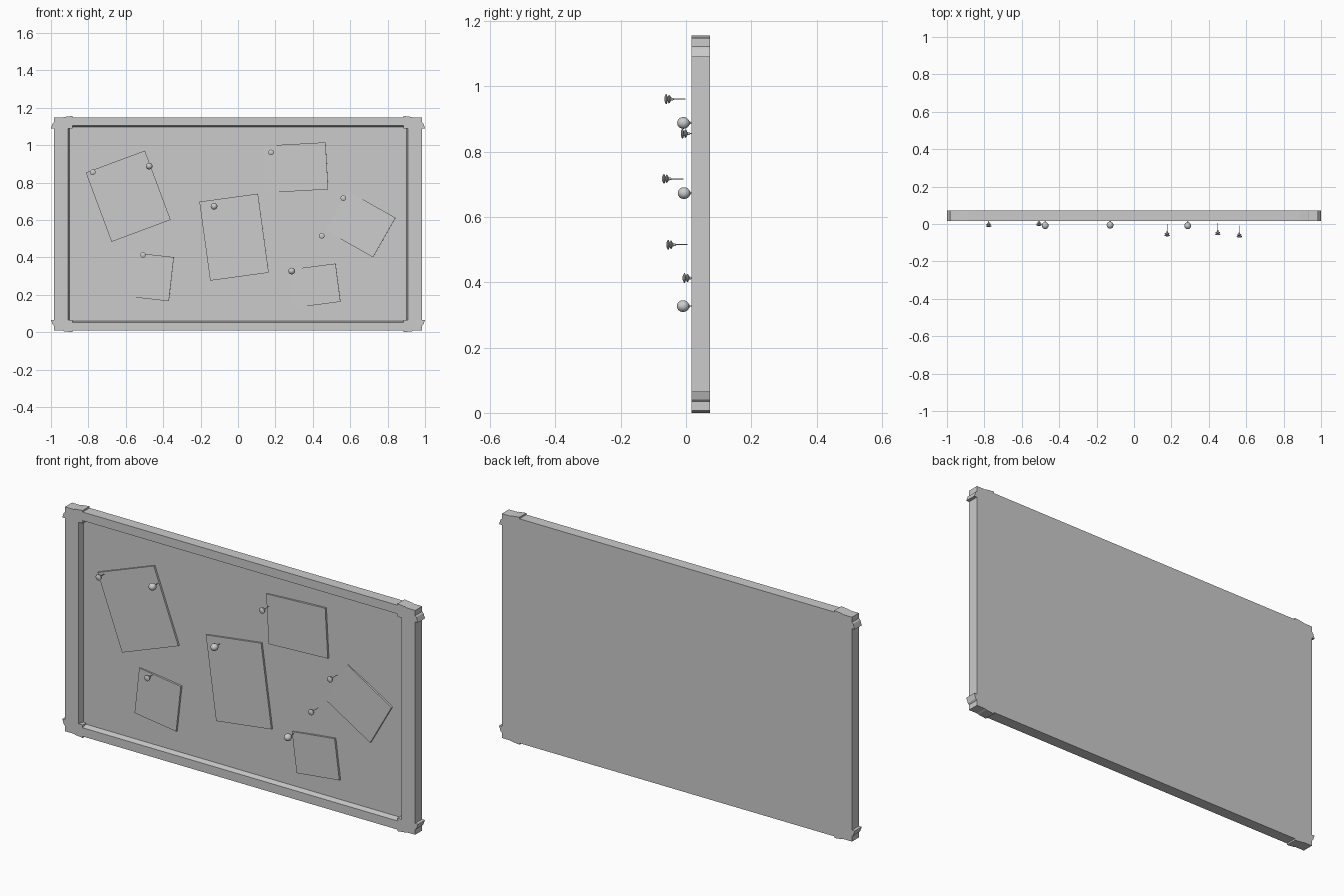
import bpy, bmesh, math
from mathutils import Matrix, Vector

cube = bpy.data.objects.get("Cube")
if cube:
    bpy.data.objects.remove(cube, do_unlink=True)

grey = bpy.data.materials.new("plain_grey")
grey.use_nodes = True
colour = (0.6, 0.6, 0.6, 1)
grey.diffuse_color = colour
grey.node_tree.nodes["Principled BSDF"].inputs["Base Color"].default_value = colour

FRONT, BACK, SURFACE = 0.017, 0.073, 0.045
MID_Z = 0.578


def finish(name, bm, smooth=False):
    bmesh.ops.recalc_face_normals(bm, faces=bm.faces[:])
    mesh = bpy.data.meshes.new(name)
    bm.to_mesh(mesh)
    bm.free()
    mesh.materials.append(grey)
    obj = bpy.data.objects.new(name, mesh)
    bpy.context.collection.objects.link(obj)
    if smooth:
        bpy.ops.object.select_all(action='DESELECT')
        obj.select_set(True)
        bpy.context.view_layer.objects.active = obj
        bpy.ops.object.shade_smooth_by_angle(angle=math.radians(40))
    return obj


def loft(bm, rings):
    """Bridge rings of equal length and cap both ends."""
    loops = [[bm.verts.new(p) for p in ring] for ring in rings]
    for a, b in zip(loops, loops[1:]):
        for i in range(len(a)):
            j = (i + 1) % len(a)
            bm.faces.new((a[i], a[j], b[j], b[i]))
    bm.faces.new(loops[0])
    bm.faces.new(loops[-1])


def rectangle(w, h, y):
    return [(sx * w, y, MID_Z + sz * h) for sx, sz in ((-1, -1), (1, -1), (1, 1), (-1, 1))]


# Framed board: solid back, rim and slightly drafted recess
bm = bmesh.new()
loft(bm, [rectangle(0.984, 0.57, BACK), rectangle(0.984, 0.57, FRONT),
          rectangle(0.908, 0.526, FRONT), rectangle(0.901, 0.519, SURFACE)])
finish("framed_board", bm)

# Rounded corner caps that stand slightly proud of the rim
for sx, side in ((1, "left"), (-1, "right")):
    for sz, level in ((1, "upper"), (-1, "lower")):
        outline = [(0.885, 0.512)]
        for i in range(5):
            a = math.radians(22.5 * i)
            outline.append((0.885 + 0.115 * math.cos(a), 0.512 + 0.066 * math.sin(a)))
        bm = bmesh.new()
        loft(bm, [[(sx * x, y, MID_Z + sz * z) for x, z in outline] for y in (FRONT, BACK)])
        finish(f"{level}_{side}_corner_cap", bm)

# Notes: centre x, centre z, width, height, roll and tilt in degrees
notes = [(-0.587, 0.727, 0.337, 0.395, 20.4, 0),
         (-0.021, 0.508, 0.316, 0.426, 7.8, 0.7),
         (0.307, 0.880, 0.337, 0.252, 3.2, 1.2),
         (0.655, 0.578, 0.292, 0.243, -29.6, 2),
         (-0.476, 0.297, 0.241, 0.237, -6.4, 2),
         (0.412, 0.249, 0.248, 0.206, 7.4, 2)]
for n, (x, z, w, h, roll, tilt) in enumerate(notes, 1):
    bm = bmesh.new()
    bmesh.ops.create_cube(bm, size=1)
    bm.transform(Matrix.Translation((x, SURFACE - 0.005, z))
                 @ Matrix.Rotation(math.radians(-roll), 4, 'Y')
                 @ Matrix.Rotation(math.radians(tilt), 4, 'Z').inverted()
                 @ Matrix.Diagonal((w, 0.01, h, 1)))
    finish(f"note_{n}", bm)


def lathe(name, profile, loc, sides=16):
    """Turn (depth, radius) points around the y axis."""
    bm = bmesh.new()
    x, y, z = loc
    loft(bm, [[(x + r * math.cos(math.tau * i / sides), y + d,
                z + r * math.sin(math.tau * i / sides)) for i in range(sides)]
              for d, r in profile])
    finish(name, bm, smooth=True)


NEEDLE = 0.0015
# Push pins: two flared discs tapering into a needle
push_profile = [(0, 0.006), (0.004, 0.015), (0.007, 0.015), (0.010, 0.006),
                (0.013, 0.013), (0.016, 0.012), (0.020, 0.005), (0.028, 0.003),
                (0.029, NEEDLE), (0.065, NEEDLE)]
push_pins = [(-0.777, -0.016, 0.855), (-0.508, -0.010, 0.413), (0.177, -0.066, 0.961),
             (0.563, -0.073, 0.717), (0.448, -0.060, 0.515)]
for n, loc in enumerate(push_pins, 1):
    lathe(f"push_pin_{n}", push_profile, loc)

# Ball pins: round head with a collar and a needle
ball_profile = [(0.019 - 0.019 * math.cos(math.radians(a)),
                 0.018 * math.sin(math.radians(a))) for a in range(5, 166, 16)]
ball_profile += [(0.040, 0.004), (0.041, NEEDLE), (0.065, NEEDLE)]
for n, loc in enumerate([(-0.475, -0.027, 0.888), (-0.128, -0.025, 0.673),
                         (0.287, -0.028, 0.327)], 1):
    lathe(f"ball_pin_{n}", ball_profile, loc)
